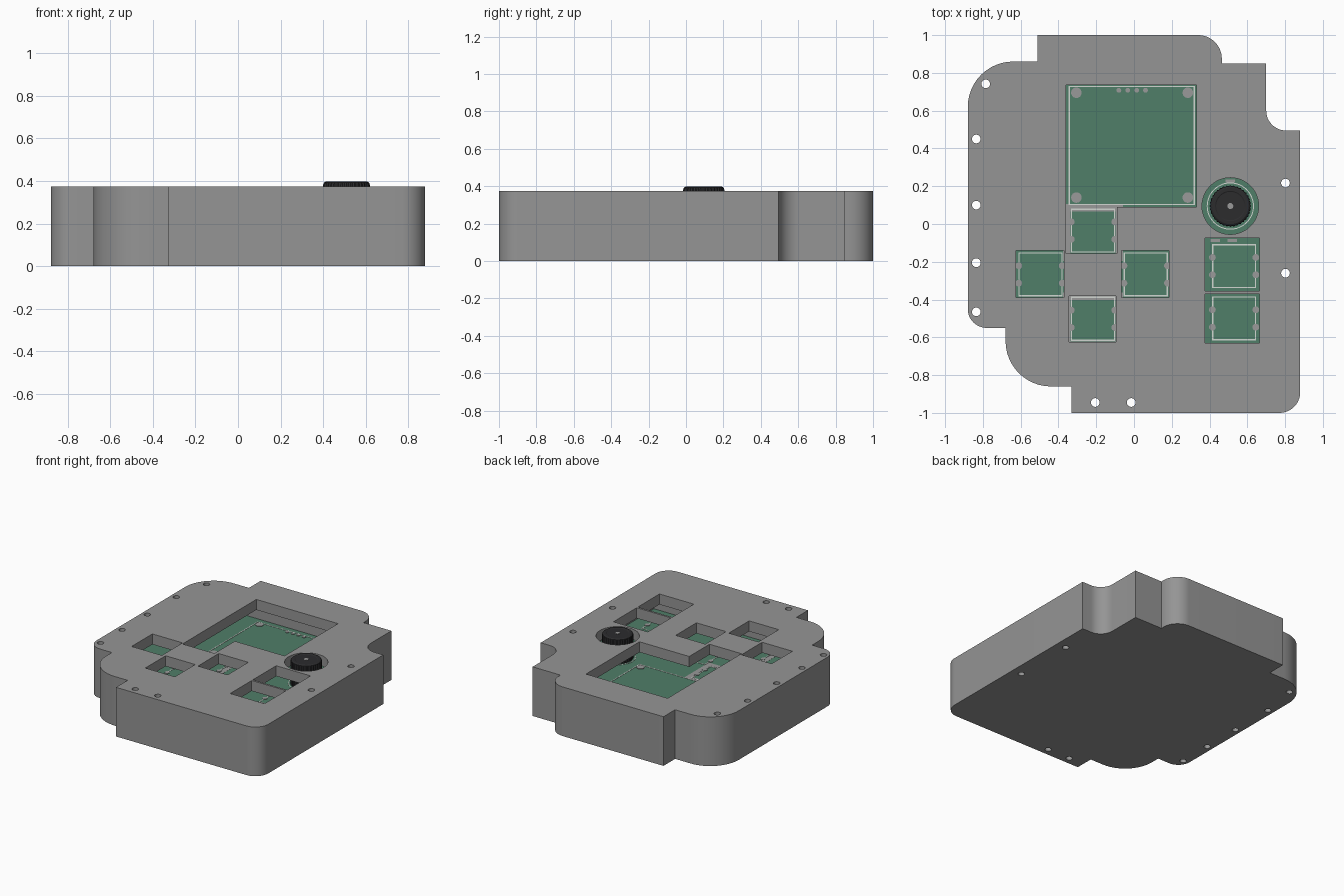
import bpy, bmesh, math
from mathutils import Vector

old = bpy.data.objects.get("Cube")
if old:
    bpy.data.objects.remove(old, do_unlink=True)

TOP, UNDER, BOARD = 0.375, 0.295, 0.21


def material(name, rgb, rough=0.6):
    m = bpy.data.materials.new(name)
    m.use_nodes = True
    m.diffuse_color = (*rgb, 1)
    node = m.node_tree.nodes["Principled BSDF"]
    node.inputs["Base Color"].default_value = (*rgb, 1)
    node.inputs["Roughness"].default_value = rough
    return m


GREY = material("case grey", (0.3, 0.3, 0.3))
GREEN = material("board green", (0.08, 0.21, 0.14))
WHITE = material("print white", (0.65, 0.68, 0.65))
METAL = material("pad grey", (0.32, 0.32, 0.32))
BLACK = material("knob black", (0.025, 0.025, 0.027))


def finish(name, bm, mat):
    bmesh.ops.recalc_face_normals(bm, faces=bm.faces)
    mesh = bpy.data.meshes.new(name)
    bm.to_mesh(mesh)
    bm.free()
    mesh.materials.append(mat)
    ob = bpy.data.objects.new(name, mesh)
    bpy.context.collection.objects.link(ob)
    return ob


def add_prism(bm, pts, z0, z1):
    face = bm.faces.new([bm.verts.new((p[0], p[1], z0)) for p in pts])
    out = bmesh.ops.extrude_face_region(bm, geom=[face])
    for v in out["geom"]:
        if isinstance(v, bmesh.types.BMVert):
            v.co.z = z1


def prism(name, pts, z0, z1, mat):
    bm = bmesh.new()
    add_prism(bm, pts, z0, z1)
    return finish(name, bm, mat)


def rect(x0, y0, x1, y1):
    return [(x0, y0), (x1, y0), (x1, y1), (x0, y1)]


def circle(x, y, r, n=24):
    return [(x + r * math.cos(2 * math.pi * i / n), y + r * math.sin(2 * math.pi * i / n))
            for i in range(n)]


def rounded(corners, n=12):
    """Replace each right-angled corner (x, y, radius) by a tangent arc."""
    pts = []
    for i, (x, y, r) in enumerate(corners):
        c = Vector((x, y))
        if r == 0:
            pts.append(c)
            continue
        a = (Vector(corners[i - 1][:2]) - c).normalized()
        b = (Vector(corners[(i + 1) % len(corners)][:2]) - c).normalized()
        for k in range(n + 1):
            t = k / n * math.pi / 2
            pts.append(c + r * (a * (1 - math.sin(t)) + b * (1 - math.cos(t))))
    return pts


def smooth(ob):
    bpy.ops.object.select_all(action="DESELECT")
    ob.select_set(True)
    bpy.context.view_layer.objects.active = ob
    bpy.ops.object.shade_smooth_by_angle(angle=math.radians(30))


# Case body from its stepped, rounded outline
outline = rounded([(-0.33, -1, 0), (0.88, -1, 0.11), (0.88, 0.495, 0), (0.7, 0.495, 0.105),
                   (0.7, 0.85, 0), (0.465, 0.85, 0), (0.465, 1, 0.125), (-0.51, 1, 0),
                   (-0.51, 0.86, 0), (-0.88, 0.86, 0.24), (-0.88, -0.55, 0.1),
                   (-0.68, -0.55, 0), (-0.68, -0.86, 0.24), (-0.33, -0.86, 0)])
case = prism("case", outline, 0, TOP, GREY)

# Openings: inner cavity, windows, knob hole and screw holes
cavity = [(-0.5, -0.7), (0.76, -0.7), (0.76, 0.4), (0.62, 0.4), (0.62, 0.77),
          (-0.62, 0.77), (-0.74, 0.65), (-0.74, -0.45), (-0.6, -0.5)]
screen_window = rect(-0.36, 0.09, 0.33, 0.735)
button_windows = [rect(-0.36, -0.155, -0.09, 0.12), rect(-0.345, -0.625, -0.095, -0.38),
                  rect(-0.625, -0.39, -0.37, -0.14), rect(-0.065, -0.39, 0.185, -0.14),
                  rect(0.375, -0.355, 0.665, -0.075), rect(0.375, -0.63, 0.665, -0.37)]
KX, KY = 0.51, 0.095
screws = [(-0.785, 0.742), (-0.835, 0.45), (-0.835, 0.1), (-0.835, -0.205), (-0.835, -0.465),
          (-0.205, -0.945), (-0.015, -0.945), (0.802, 0.217), (0.802, -0.26)]
cuts = [(cavity, 0.2, UNDER), (screen_window, 0.25, 0.5), (circle(KX, KY, 0.15, 48), 0.25, 0.5)]
cuts += [(w, 0.25, 0.5) for w in button_windows]
cuts += [(circle(x, y, 0.023), -0.1, 0.5) for x, y in screws]
bpy.context.view_layer.objects.active = case
for pts, z0, z1 in cuts:
    cutter = prism("cutter", pts, z0, z1, GREY)
    cutter.hide_render = True
    mod = case.modifiers.new("cut", "BOOLEAN")
    mod.operation, mod.solver, mod.object = "DIFFERENCE", "EXACT", cutter
    bpy.ops.object.modifier_apply(modifier=mod.name)
    bpy.data.objects.remove(cutter, do_unlink=True)
smooth(case)

# Circuit board on the cavity floor
prism("circuit_board", cavity, 0.19, BOARD, GREEN)


def frame(bm, x0, y0, x1, y1, w, z):
    for r in (rect(x0, y0, x1, y0 + w), rect(x0, y1 - w, x1, y1),
              rect(x0, y0 + w, x0 + w, y1 - w), rect(x1 - w, y0 + w, x1, y1 - w)):
        add_prism(bm, r, BOARD, BOARD + z)


# Printed outlines and solder pads of the screen and buttons
buttons = [(-0.217, -0.035), (-0.217, -0.502), (-0.495, -0.267), (0.062, -0.267),
           (0.53, -0.223), (0.53, -0.5)]
printed, pads, margins = bmesh.new(), bmesh.new(), bmesh.new()
frame(printed, -0.346, 0.1, 0.323, 0.731, 0.007, 0.002)
for x, y in buttons:
    frame(printed, x - 0.117, y - 0.117, x + 0.117, y + 0.117, 0.007, 0.002)
    for sx in (-1, 1):
        for sy in (-1, 1):
            add_prism(pads, circle(x + sx * 0.115, y + sy * 0.046, 0.018, 16), BOARD, BOARD + 0.004)
for x, y in buttons[:2]:
    frame(margins, x - 0.16, y - 0.16, x + 0.16, y + 0.14, 0.04, 0.001)
for x in (-0.305, 0.285):
    for y in (0.14, 0.695):
        add_prism(pads, circle(x, y, 0.028), BOARD, BOARD + 0.004)
for i in range(4):
    add_prism(pads, circle(-0.08 + 0.047 * i, 0.708, 0.013, 12), BOARD, BOARD + 0.004)
for x, y in ((KX, KY + 0.133), (KX + 0.01, -0.087), (KX - 0.08, -0.087)):
    add_prism(pads, rect(x - 0.025, y - 0.007, x + 0.025, y + 0.007), BOARD, BOARD + 0.004)
finish("printed_outlines", printed, WHITE)
finish("solder_pads", pads, METAL)
finish("board_margins", margins, METAL)

# Printed ring beneath the knob
ring = bmesh.new()
outer, inner = circle(KX, KY, 0.125, 48), circle(KX, KY, 0.12, 48)
for i in range(48):
    j = (i + 1) % 48
    add_prism(ring, [inner[i], outer[i], outer[j], inner[j]], BOARD, BOARD + 0.002)
finish("knob_ring", ring, WHITE)

# Fluted knob with a rounded rim
knob, N = bmesh.new(), 72
loops = []
for r, z, flute in ((0.11, BOARD, 0.005), (0.11, 0.382, 0.005), (0.106, 0.392, 0.002),
                    (0.096, 0.398, 0), (0.08, 0.398, 0), (0.075, 0.395, 0)):
    loops.append([knob.verts.new((KX + (r - flute * (i % 2)) * math.cos(2 * math.pi * i / N),
                                  KY + (r - flute * (i % 2)) * math.sin(2 * math.pi * i / N), z))
                  for i in range(N)])
for a, b in zip(loops, loops[1:]):
    for i in range(N):
        j = (i + 1) % N
        knob.faces.new((a[i], a[j], b[j], b[i]))
knob.faces.new(loops[-1])
knob.faces.new(loops[0])
smooth(finish("knob", knob, BLACK))
prism("knob_shaft_tip", circle(KX, KY, 0.016, 16), 0.39, 0.397, METAL)
